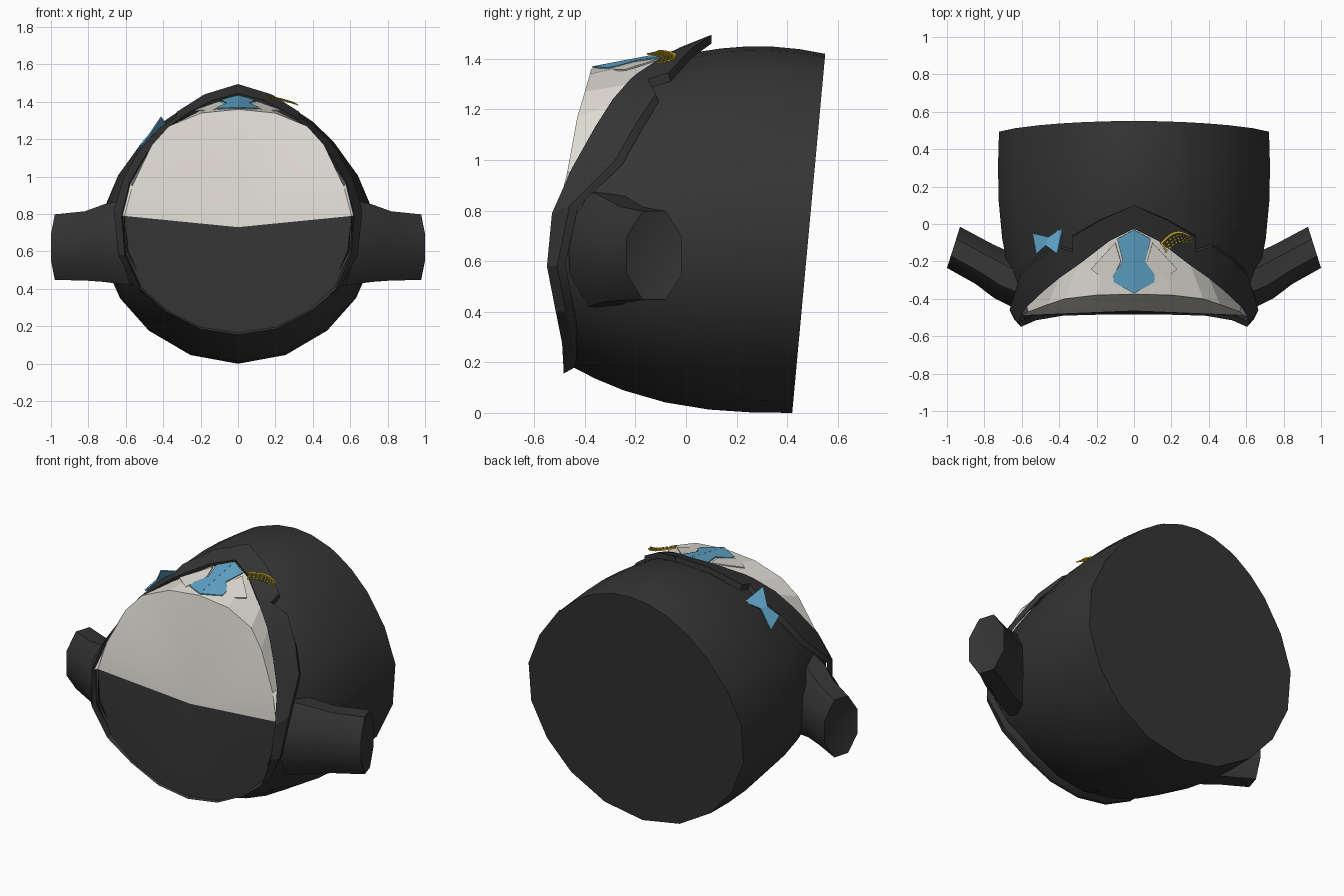
import bpy, bmesh
from math import sin, cos, pi, atan2, radians
from mathutils import Vector as V

if "Cube" in bpy.data.objects:
    bpy.data.objects.remove(bpy.data.objects["Cube"], do_unlink=True)


def material(name, rgb):
    m = bpy.data.materials.new(name)
    m.use_nodes = True
    m.diffuse_color = (*rgb, 1)
    m.node_tree.nodes["Principled BSDF"].inputs["Base Color"].default_value = (*rgb, 1)
    return m


BLACK = material("charcoal black", (0.035, 0.035, 0.035))
WHITE = material("warm white", (0.76, 0.73, 0.67))
BLUE = material("sky blue", (0.12, 0.39, 0.6))
GOLD = material("gold", (0.66, 0.46, 0.02))


def build(name, verts, faces, *mats, smooth=None, thick=0):
    mesh = bpy.data.meshes.new(name)
    mesh.from_pydata([tuple(v) for v in verts], [], faces)
    for m in mats:
        mesh.materials.append(m)
    bm = bmesh.new()
    bm.from_mesh(mesh)
    bmesh.ops.recalc_face_normals(bm, faces=bm.faces)
    bm.to_mesh(mesh)
    bm.free()
    ob = bpy.data.objects.new(name, mesh)
    bpy.context.collection.objects.link(ob)
    if thick:
        mod = ob.modifiers.new("thickness", "SOLIDIFY")
        mod.thickness, mod.offset = thick, 0
    if smooth:
        bpy.ops.object.select_all(action="DESELECT")
        ob.select_set(True)
        bpy.context.view_layer.objects.active = ob
        bpy.ops.object.shade_smooth_by_angle(angle=radians(smooth))
    return ob


def flip(p):
    return V((-p[0], p[1], p[2]))


def ring(half):
    # Closed loop from a half outline whose ends lie on the centre plane
    return [V(p) for p in half] + [flip(p) for p in half[-2:0:-1]]


def loft(rings, closed=True, wrap=False):
    # Quads between successive outlines
    n = len(rings[0])
    faces = []
    for r in range(len(rings) if wrap else len(rings) - 1):
        a, b = r * n, (r + 1) % len(rings) * n
        for i in range(n if closed else n - 1):
            j = (i + 1) % n
            faces.append((a + i, a + j, b + j, b + i))
    return [v for r in rings for v in r], faces


# Opening edge and outer lapel edge, bottom centre to top centre
inner = [(0, -.485, .155), (.2, -.485, .185), (.38, -.49, .275), (.525, -.515, .4),
         (.605, -.55, .58), (.622, -.53, .79), (.58, -.45, .97), (.485, -.36, 1.13),
         (.4, -.29, 1.24), (.3, -.22, 1.32), (.26, -.19, 1.345), (.13, -.09, 1.41),
         (0, -.025, 1.445)]
outer = [(0, -.44, .18), (.2, -.44, .2), (.39, -.45, .29), (.54, -.475, .4),
         (.64, -.51, .58), (.665, -.46, .82), (.61, -.28, 1), (.53, -.2, 1.14),
         (.42, -.12, 1.26), (.33, -.15, 1.32), (.33, -.07, 1.345), (.18, .02, 1.44),
         (0, .1, 1.495)]


def sink(p, d=.035):
    p = V(p)
    return p + (V((p.x * .8, .1, .75)) - p).normalized() * d


# Jacket shell, swept from the opening to the slanted back
def shell_point(p, t):
    f = V((p[0] * .97, p[1] + .04, p[2] + (.025 if p[2] < .7 else -.025)))
    a = atan2(p[0], .71 - p[2])
    h = max(0, -cos(a))
    z = .71 - .71 * cos(a)
    back = V((.742 * sin(a) * (1 - .15 * h - .04 * max(0, cos(a))), .42 + .092 * z, z))
    e = 1 - (1 - t) ** 2.7
    bulge = t * (1 - t)
    return V(((f.x + (back.x - f.x) * e) * (1 + .06 * bulge),
              f.y + (back.y - f.y) * t,
              f.z + (back.z - f.z) * e + .12 * h * bulge))


steps = (0, .1, .23, .42, .62, .81, 1)
verts, faces = loft([ring([shell_point(p, t) for p in inner]) for t in steps])
size = len(verts) // len(steps)
faces.append(tuple(range(len(verts) - size, len(verts))))
build("jacket_body", verts, faces, BLACK, smooth=40)

# Raised collar and lapel band around the opening
band = [inner, outer, [sink(p) for p in outer], [sink(p) for p in inner]]
verts, faces = loft([ring(b) for b in band], wrap=True)
build("lapel_band", verts, faces, BLACK, smooth=25)

# Front panel: dark below, pale above
edge = [(.607, -.49, .79), (.565, -.47, .95), (.46, -.43, 1.17),
        (.37, -.4, 1.27), (.2, -.38, 1.34), (0, -.375, 1.36)]
low = [(x, max(y, -.5) + .01, z) for x, y, z in inner[:5]]
outline = ring(low + edge)
count = len(outline)
panel = build("front_panel", outline + [V((0, -.465, .73))],
              [(i, (i + 1) % count, count) for i in range(count)], BLACK, WHITE, smooth=30)
for f in panel.data.polygons:
    rim = [panel.data.vertices[i].co.z for i in f.vertices if i < count]
    f.material_index = int(min(rim) > .75)

# Shirt between the panel and the lapels
neck = [sink(inner[k], .02) for k in (5, 6, 8, 9, 11, 12)]
halves = [[V(p) for p in edge], neck]
verts, faces = loft([h + [flip(p) for p in h[-2::-1]] for h in halves], closed=False)
build("shirt", verts, faces, WHITE)


# Plates that follow the ridge of the shirt front
def on_shirt(x, y, lift=0):
    return V((x, y, 1.438 + .19 * y - .15 * x + lift))


flap = [on_shirt(x, y, -.003) for x, y in ((.1, -.1), (.23, -.24), (.13, -.32), (.07, -.2))]
tie = [on_shirt(x, y) for x, y in
       ((0, -.37), (.11, -.31), (.11, -.27), (.06, -.2), (.09, -.08), (0, -.03))]
for name, half, mat in (("collar_flap", flap, WHITE), ("necktie_half", tie, BLUE)):
    for side, pts in (("left_", half), ("right_", [flip(p) for p in half[::-1]])):
        build(side + name, pts, [tuple(range(len(pts)))], mat, thick=.006)

# Bow ornament on the right shoulder
bow = [(-.38, -.02, 1.27), (-.41, -.16, 1.32), (-.47, -.115, 1.23),
       (-.52, -.16, 1.17), (-.54, -.05, 1.13), (-.455, -.07, 1.23)]
build("bow_ornament", bow, [(0, 1, 2, 5), (5, 2, 3, 4)], BLUE, thick=.008)


# Sleeve stubs with a dished end
def sleeve_ring(centre, wide, tall, axis):
    across = V((-axis[1], axis[0], 0)).normalized()
    return [V(centre) + across * wide * cos(a) + V((0, 0, tall * sin(a)))
            for a in ((i + .5) * pi / 4 for i in range(8))]


rings = [sleeve_ring((.55, -.33, .65), .16, .25, (.9, .45)),
         sleeve_ring((.69, -.28, .645), .14, .225, (.9, .45)),
         sleeve_ring((.8, -.215, .63), .125, .2, (.9, .4)),
         sleeve_ring((.965, -.125, .623), .125, .19, (.95, .3))]
verts, faces = loft(rings)
tip = len(verts)
verts.append(V((.93, -.135, .63)))
faces += [(tip - 8 + i, tip - 8 + (i + 1) % 8, tip) for i in range(8)]
build("left_sleeve", verts, faces, BLACK, smooth=35)
build("right_sleeve", [flip(v) for v in verts], faces, BLACK, smooth=35)


# Gold crescent pin made of an arched bar and rows of small links
def arch(u, depth):
    # Point along the arch, u from 0 to 1, depth towards the front
    x = .14 + .16 * u + .02 * depth
    y = -.11 + .055 * sin(pi * min(u * .85 + .05, 1)) + .03 * u - .045 * depth
    return V((x, y, 1.435 - .26 * (x - .13) + .1 * (y + .1)))


arc = [[arch(i / 10, d) for i in range(11)] for d in (0, .25)]
verts, faces = loft(arc, closed=False)
build("pin_arch", verts, faces, GOLD, thick=.008)
verts, faces = [], []
for row in range(3):
    for i in range(9):
        u, d = (i + .2) / 9, .4 + row * .33
        k = len(verts)
        verts += [arch(u, d), arch(u + .07, d), arch(u + .07, d + .2), arch(u, d + .2)]
        faces.append((k, k + 1, k + 2, k + 3))
build("pin_links", verts, faces, GOLD, thick=.006)
